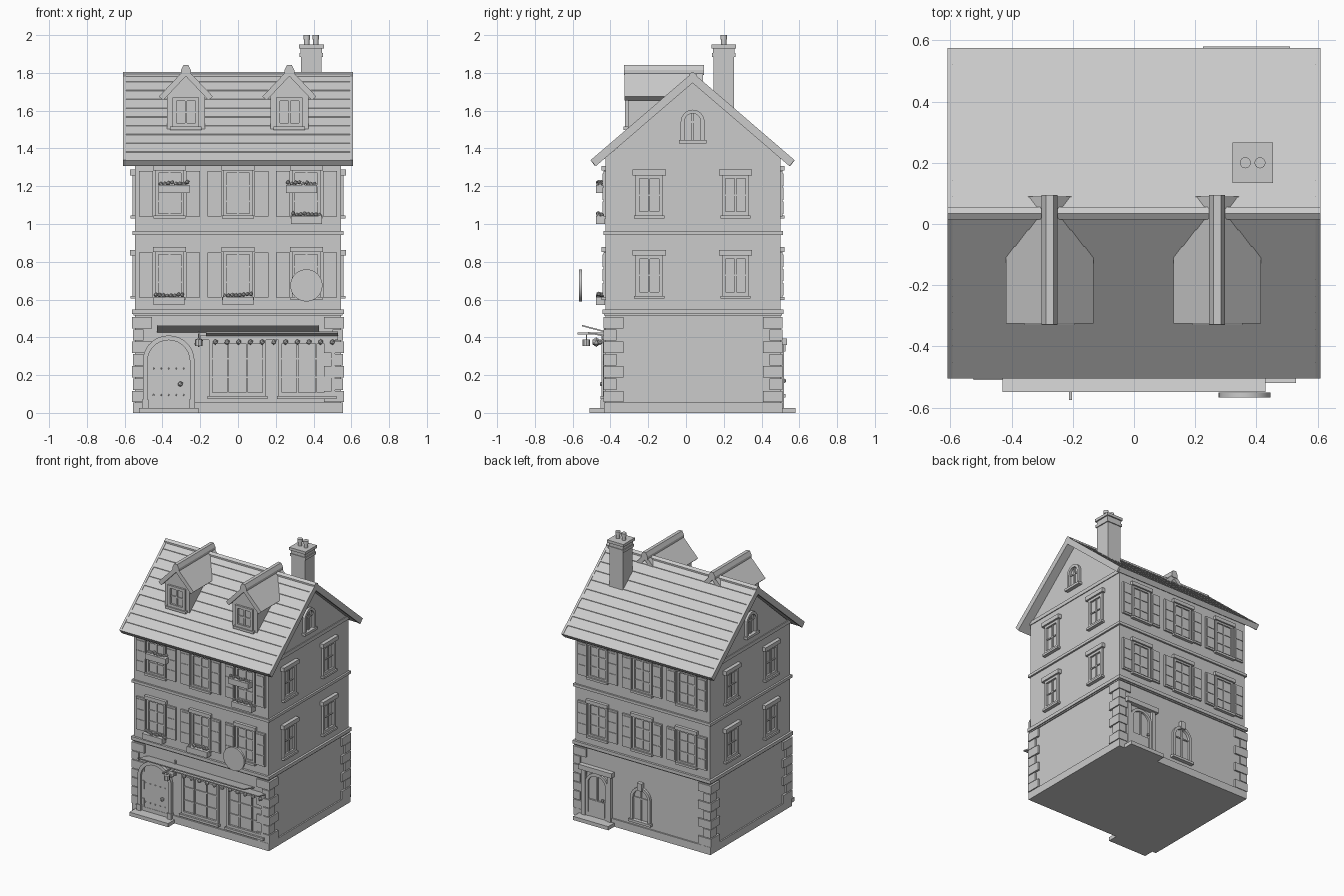
import bpy, bmesh, math, random
from mathutils import Matrix, Vector

if "Cube" in bpy.data.objects:
    bpy.data.objects.remove(bpy.data.objects["Cube"])

random.seed(4)
stone = bpy.data.materials.new("plain grey")
stone.diffuse_color = (0.6, 0.6, 0.6, 1)
stone.use_nodes = True
stone.node_tree.nodes["Principled BSDF"].inputs["Base Color"].default_value = stone.diffuse_color

# wall frames: u runs right along the wall, d points outward, z is up
def frame(x, y, deg):
    return Matrix.Translation((x, y, 0)) @ Matrix.Rotation(math.radians(deg), 4, 'Z')
FRONT, BACK = frame(0, -.425, 0), frame(0, .5, 180)
RIGHT, LEFT = frame(.545, 0, 90), frame(-.545, 0, -90)
ACROSS = frame(0, 0, 90)          # u = y, d = x
PLAN = frame(0, 0, 0)

def prism(bm, pts, d0, d1, M):
    a = [bm.verts.new(M @ Vector((u, -d0, z))) for u, z in pts]
    b = [bm.verts.new(M @ Vector((u, -d1, z))) for u, z in pts]
    n = len(pts)
    faces = [bm.faces.new(a), bm.faces.new(b[::-1])]
    faces += [bm.faces.new((a[i], b[i], b[(i+1) % n], a[(i+1) % n])) for i in range(n)]
    bmesh.ops.recalc_face_normals(bm, faces=faces)

def box(bm, u0, u1, d0, d1, z0, z1, M=PLAN):
    prism(bm, [(u0, z0), (u1, z0), (u1, z1), (u0, z1)], d0, d1, M)

def ball(bm, M, u, d, z, r):
    bmesh.ops.create_icosphere(bm, subdivisions=1, radius=r,
                               matrix=Matrix.Translation(M @ Vector((u, -d, z))))

def cyl(bm, u, d, z, r, depth, M, upright=False, seg=24):
    R = Matrix() if upright else Matrix.Rotation(math.pi / 2, 4, 'X')
    bmesh.ops.create_cone(bm, cap_ends=True, segments=seg, radius1=r, radius2=r, depth=depth,
                          matrix=M @ Matrix.Translation((u, -d, z)) @ R)

def finish(name, bm, smooth=False):
    me = bpy.data.meshes.new(name)
    bm.to_mesh(me)
    bm.free()
    me.materials.append(stone)
    ob = bpy.data.objects.new(name, me)
    bpy.context.collection.objects.link(ob)
    if smooth:
        bpy.context.view_layer.objects.active = ob
        ob.select_set(True)
        bpy.ops.object.shade_smooth_by_angle(angle=math.radians(35))
        ob.select_set(False)

def arch(u, hw, z0, zs, zt, n=14):
    arc = [(u - hw*math.cos(math.pi*i/n), zs + (zt-zs)*math.sin(math.pi*i/n)) for i in range(n+1)]
    return [(u - hw, z0)] + arc + [(u + hw, z0)]

def arch_ring(bm, outer, inner, d, M):
    for i in range(len(outer) - 1):
        prism(bm, [outer[i], outer[i+1], inner[i+1], inner[i]], 0, d, M)

def window(bm, M, u, hw, z0, z1, cols=2, rows=2, t=.016, d=.01):
    for s in (-1, 1):
        box(bm, u + s*hw, u + s*(hw-t), 0, d, z0, z1, M)
    box(bm, u-hw, u+hw, 0, d, z0, z0+t, M)
    box(bm, u-hw, u+hw, 0, d, z1-t, z1, M)
    for i in range(1, cols):
        c = u - hw + 2*hw*i/cols
        box(bm, c-.005, c+.005, 0, d*.6, z0, z1, M)
    for i in range(1, rows):
        c = z0 + (z1-z0)*i/rows
        box(bm, u-hw, u+hw, 0, d*.5, c-.004, c+.004, M)

def arched_window(bm, M, u, hw, z0, zs, zt):
    arch_ring(bm, arch(u, hw, z0, zs, zt), arch(u, hw-.02, z0, zs, zt-.02), .018, M)
    box(bm, u-.005, u+.005, 0, .008, z0, zt-.01, M)
    box(bm, u-hw+.01, u+hw-.01, 0, .007, zs-.005, zs+.004, M)
    box(bm, u-hw-.01, u+hw+.01, 0, .028, z0-.018, z0, M)

# walls with gables
bm = bmesh.new()
prism(bm, [(-.425, 0), (.5, 0), (.5, 1.35), (.0375, 1.755), (-.425, 1.35)], -.545, .545, ACROSS)
finish("walls", bm)

# plinth, floor bands and doorsteps
bm = bmesh.new()
for z0, z1, g in ((0, .055, .01), (.515, .523, .008), (.523, .547, .016), (.943, .963, .013), (1.345, 1.372, .006)):
    box(bm, -.545-g, .545+g, .425+g, -.5-g, z0, z1)
box(bm, -.525, -.21, .42, .51, 0, .027)
box(bm, .225, .51, -.49, -.58, 0, .027)
finish("bands_and_steps", bm)

# corner stones, alternating long and short
bm = bmesh.new()
for sx in (-1, 1):
    for y, s in ((-.437, 1), (.512, -1)):
        for i in range(7):
            w, l = (.105, .105) if i % 2 == 0 else (.06, .07)
            g = 0 if i % 2 == 0 else .003
            z = .057 + i*.065
            box(bm, sx*(.56-g), sx*(.56-w), -y, -(y + s*l), z, z+.06)
finish("corner_stones", bm)

# main roof: overlapping rows, edge boards, ridge
def slope(s, thick, rows, lip, lift=0):
    top, eave = Vector((0, 1.797+lift)), Vector((.54, 1.333+lift))
    pts = []
    for i in range(rows):
        a, b = eave.lerp(top, i/rows), eave.lerp(top, (i+1)/rows)
        pts += [a + Vector((0, lip)), b]
    pts += [top - Vector((0, thick/.757)), eave + Vector((-.652, -.757))*thick]
    return [(.035 + s*p.x, p.y) for p in pts]

bm = bmesh.new()
for s in (-1, 1):
    prism(bm, slope(s, .034, 10, .004), -.597, .597, ACROSS)
finish("roof", bm)
bm = bmesh.new()
for s in (-1, 1):
    for e in (-1, 1):
        prism(bm, slope(s, .042, 1, 0, .005), e*.594, e*.61, ACROSS)
prism(bm, [(.015, 1.77), (.055, 1.77), (.055, 1.793), (.035, 1.806), (.015, 1.793)], -.61, .61, ACROSS)
finish("roof_edges_and_ridge", bm)

# dormers
for side, cx in (("left", -.276), ("right", .272)):
    M = frame(cx, 0, 0)
    bm = bmesh.new()
    prism(bm, [(-.1, 1.46), (.1, 1.46), (.1, 1.69), (0, 1.80), (-.1, 1.69)], -.01, .308, M)
    W = frame(cx, -.308, 0)
    window(bm, W, 0, .07, 1.515, 1.67, t=.02, d=.014)
    box(bm, -.083, .083, 0, .022, 1.498, 1.515, W)
    finish(side + "_dormer_wall", bm)
    bm = bmesh.new()
    for s in (-1, 1):
        prism(bm, [(0, 1.825), (s*.143, 1.675), (s*.12, 1.655), (0, 1.782)], -.09, .325, M)
    prism(bm, [(-.026, 1.79), (-.026, 1.815), (-.012, 1.842), (.012, 1.842), (.026, 1.815), (.026, 1.79)], -.095, .328, M)
    finish(side + "_dormer_roof", bm)

# chimney with two pots
bm = bmesh.new()
cx, cy = .388, .2
for h, z0, z1 in ((.055, 1.56, 1.9), (.062, 1.885, 1.905), (.057, 1.905, 1.93), (.066, 1.93, 1.95)):
    box(bm, cx-h, cx+h, -cy+h, -cy-h, z0, z1)
for dx in (-.024, .024):
    cyl(bm, cx+dx, -cy, 1.97, .014, .06, PLAN, True, 16)
    cyl(bm, cx+dx, -cy, 1.989, .018, .022, PLAN, True, 16)
finish("chimney", bm, True)

# shuttered windows, front and back; plain windows on the sides
for name, M in (("front", FRONT), ("back", BACK)):
    bm, sh = bmesh.new(), bmesh.new()
    for z in (.61, 1.04):
        for u in (-.362, 0, .362):
            window(bm, M, u, .076, z, z+.245, 2, 3)
            box(bm, u-.088, u+.088, 0, .022, z+.242, z+.268, M)
            box(bm, u-.085, u+.085, 0, .022, z-.012, z+.004, M)
            for s in (-1, 1):
                c = u + s*.124
                box(sh, c-.037, c+.037, 0, .012, z, z+.24, M)
                for k in range(3):
                    box(sh, c-.03, c+.03, 0, .016, z+.012+k*.075, z+.078+k*.075, M)
    finish(name + "_windows", bm)
    finish(name + "_shutters", sh)
for name, M, s in (("right", RIGHT, 1), ("left", LEFT, -1)):
    bm = bmesh.new()
    for z in (.62, 1.045):
        for y in (-.195, .262):
            u = y*s
            window(bm, M, u, .072, z, z+.215, 2, 2, .02, .014)
            box(bm, u-.088, u+.088, 0, .027, z+.213, z+.243, M)
            box(bm, u-.08, u+.08, 0, .025, z-.015, z, M)
    arched_window(bm, M, .035*s, .063, 1.445, 1.54, 1.605)
    finish(name + "_windows", bm)

# flower boxes
bm, fl = bmesh.new(), bmesh.new()
for u, z in ((-.338, 1.165), (.335, 1.165), (.362, 1.0), (-.365, .572), (0, .572)):
    box(bm, u-.082, u+.082, .005, .052, z, z+.042, FRONT)
    for i in range(8):
        ball(fl, FRONT, u-.07+i*.02, .03+random.uniform(-.012, .012), z+.046+random.uniform(0, .012), .012)
finish("flower_boxes", bm)
finish("flowers", fl)

# front door with arched surround and studs
bm = bmesh.new()
u = -.367
arch_ring(bm, arch(u, .137, .027, .275, .41), arch(u, .112, .027, .275, .385), .022, FRONT)
prism(bm, arch(u, .112, .027, .275, .385), 0, .008, FRONT)
for s in (-1, 1):
    box(bm, u+s*.14, u+s*.108, 0, .028, .027, .07, FRONT)
for z in (.095, .235):
    for k in range(5):
        ball(bm, FRONT, u-.08+k*.04, .009, z, .005)
ball(bm, FRONT, -.305, .018, .153, .015)
finish("front_door", bm)

# back door and arched back window
bm = bmesh.new()
u = -.367
for s in (-1, 1):
    box(bm, u+s*.12, u+s*.09, 0, .02, .027, .36, BACK)
box(bm, u-.135, u+.135, 0, .035, .36, .395, BACK)
arch_ring(bm, arch(u, .09, .027, .27, .35), arch(u, .07, .027, .27, .33), .014, BACK)
box(bm, u-.065, u+.065, 0, .012, .04, .15, BACK)
box(bm, u-.005, u+.005, 0, .01, .15, .33, BACK)
ball(bm, BACK, u+.055, .02, .17, .012)
arched_window(bm, BACK, -.01, .08, .1, .26, .345)
box(bm, -.028, .008, 0, .028, .325, .38, BACK)
finish("back_door_and_window", bm)

# shop windows, cornice and round lights
bm = bmesh.new()
for c in (-.003, .364):
    window(bm, FRONT, c, .15, .09, .385, 3, 3, .018, .014)
    box(bm, c-.158, c+.158, 0, .028, .073, .09, FRONT)
box(bm, -.2, .53, 0, .02, .385, .41, FRONT)
for k in range(11):
    ball(bm, FRONT, -.12+k*.062, .03, .375, .015)
finish("shop_front", bm)

# thin canopies that tilt up toward the street
bm = bmesh.new()
for x0, x1, d, z0, z1 in ((-.43, .43, .125, .425, .458), (-.17, .53, .095, .402, .422)):
    prism(bm, [(.425, z0), (.425+d, z1), (.425+d, z1+.008), (.425, z0+.008)],
          x0, x1, ACROSS @ Matrix.Scale(-1, 4, (1, 0, 0)))
finish("canopies", bm)

# bracket with hanging lantern
bm = bmesh.new()
box(bm, -.213, -.203, 0, .15, .415, .425, FRONT)
box(bm, -.213, -.203, 0, .01, .35, .46, FRONT)
box(bm, -.21, -.206, .1, .104, .385, .42, FRONT)
cyl(bm, -.208, .102, .372, .02, .035, FRONT, True, 8)
ball(bm, FRONT, -.208, .05, .375, .025)
finish("hanging_lantern", bm)

# round sign disc with a rod to the wall
bm = bmesh.new()
cyl(bm, .362, .134, .675, .085, .016, FRONT, False, 40)
finish("round_sign", bm, True)
